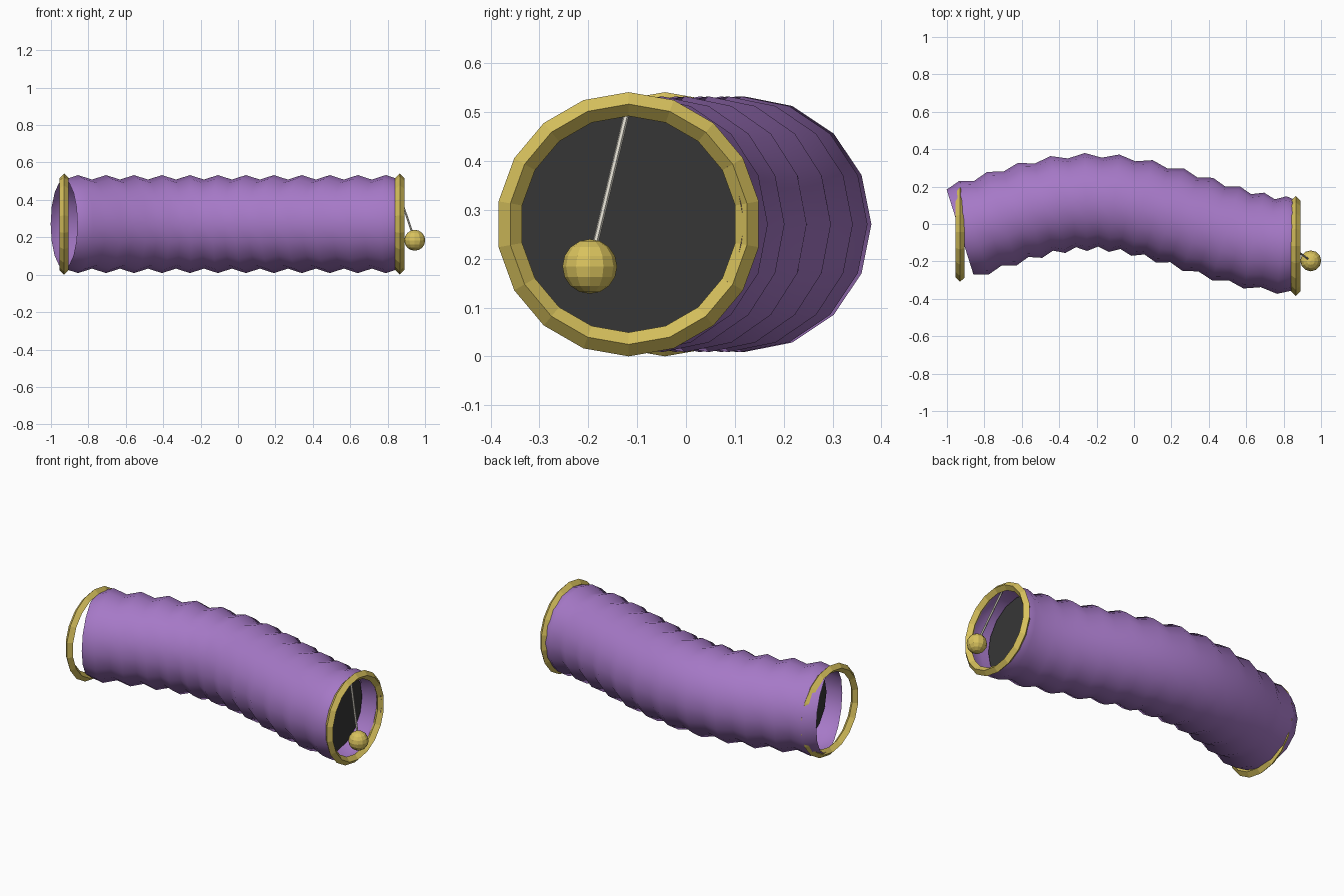
import bpy, bmesh, math
from mathutils import Vector

if "Cube" in bpy.data.objects:
    bpy.data.objects.remove(bpy.data.objects["Cube"])

ZC = 0.2705                 # height of the tunnel axis
X0, X1 = -0.93, 0.865       # tunnel ends
FOLDS = 12                  # number of fabric folds
SIDES = 16


def material(name, rgb):
    m = bpy.data.materials.new(name)
    m.diffuse_color = (*rgb, 1.0)
    m.use_nodes = True
    m.node_tree.nodes["Principled BSDF"].inputs["Base Color"].default_value = m.diffuse_color
    return m


PURPLE = material("purple_fabric", (0.38, 0.19, 0.57))
GOLD = material("gold", (0.69, 0.54, 0.11))
DARK = material("dark_panel", (0.037, 0.037, 0.037))
CORD = material("cord_grey", (0.71, 0.68, 0.60))


def make_object(name, bm, mat):
    mesh = bpy.data.meshes.new(name)
    bm.to_mesh(mesh)
    bm.free()
    mesh.materials.append(mat)
    obj = bpy.data.objects.new(name, mesh)
    bpy.context.collection.objects.link(obj)
    return obj


def centre(x):
    """Point on the wavy centre line."""
    return Vector((x, 0.118 * math.cos(math.pi * (x + 0.23) / 1.13), ZC))


def sweep(bm, loops, close=False):
    """Join successive vertex loops with quads."""
    pairs = list(zip(loops, loops[1:] + loops[:1] if close else loops[1:]))
    for a, b in pairs:
        n = len(a)
        for i in range(n):
            j = (i + 1) % n
            bm.faces.new((a[i], a[j], b[j], b[i]))
    bmesh.ops.recalc_face_normals(bm, faces=bm.faces)


# Pleated fabric tube, open at both ends
bm = bmesh.new()
count = 2 * FOLDS
path = [centre(X0 + (X1 - X0) * i / count) for i in range(count + 1)]
loops = []
for i, p in enumerate(path):
    t = (path[min(i + 1, count)] - path[max(i - 1, 0)]).normalized()
    side = Vector((-t.y, t.x, 0))
    r = 0.262 if i % 2 else 0.238
    ring = []
    for k in range(SIDES):
        a = 2 * math.pi * k / SIDES
        ring.append(bm.verts.new(p + side * r * math.cos(a)
                                 + Vector((0, 0, r * math.sin(a)))))
    loops.append(ring)
sweep(bm, loops)
# outward normals on the open shell
f = next(iter(bm.faces))
c = f.calc_center_median()
if f.normal.dot(c - centre(c.x)) < 0:
    bmesh.ops.reverse_faces(bm, faces=bm.faces)
for f in bm.faces:
    f.smooth = True
make_object("tunnel_tube", bm, PURPLE)


# Faceted gold hoops at the ends
def hoop(name, x):
    bm = bmesh.new()
    p, big, small = centre(x), 0.246, 0.0245
    loops = []
    for k in range(18):
        a = 2 * math.pi * k / 18
        out = Vector((0, math.sin(a), math.cos(a)))
        loops.append([bm.verts.new(p + out * (big + small * u) + Vector((small * v, 0, 0)))
                      for u, v in ((1, 0), (0, 1), (-1, 0), (0, -1))])
    sweep(bm, loops, close=True)
    make_object(name, bm, GOLD)


hoop("left_hoop", X0)
hoop("right_hoop", X1)


# Dark panels set inside each opening
def panel(name, x, r):
    bm = bmesh.new()
    p = centre(x)
    bm.faces.new([bm.verts.new(p + Vector((0, r * math.cos(2 * math.pi * k / SIDES),
                                           r * math.sin(2 * math.pi * k / SIDES))))
                  for k in range(SIDES)])
    if x < 0:
        bmesh.ops.reverse_faces(bm, faces=bm.faces)
    make_object(name, bm, DARK)


panel("left_panel", -0.78, 0.236)
panel("right_panel", 0.74, 0.238)

# Hanging ball
ball_pos = Vector((0.945, -0.197, 0.184))
bm = bmesh.new()
bmesh.ops.create_uvsphere(bm, u_segments=12, v_segments=8, radius=0.056)
bmesh.ops.translate(bm, verts=bm.verts, vec=ball_pos)
make_object("hanging_ball", bm, GOLD)

# Cord from the top of the opening down to the ball
top = Vector((0.835, -0.118, 0.512))
d = top - ball_pos
bm = bmesh.new()
bmesh.ops.create_cone(bm, cap_ends=True, segments=6, radius1=0.006, radius2=0.006,
                      depth=d.length)
cord = make_object("cord", bm, CORD)
cord.location = (top + ball_pos) / 2
cord.rotation_mode = 'QUATERNION'
cord.rotation_quaternion = d.to_track_quat('Z', 'Y')
